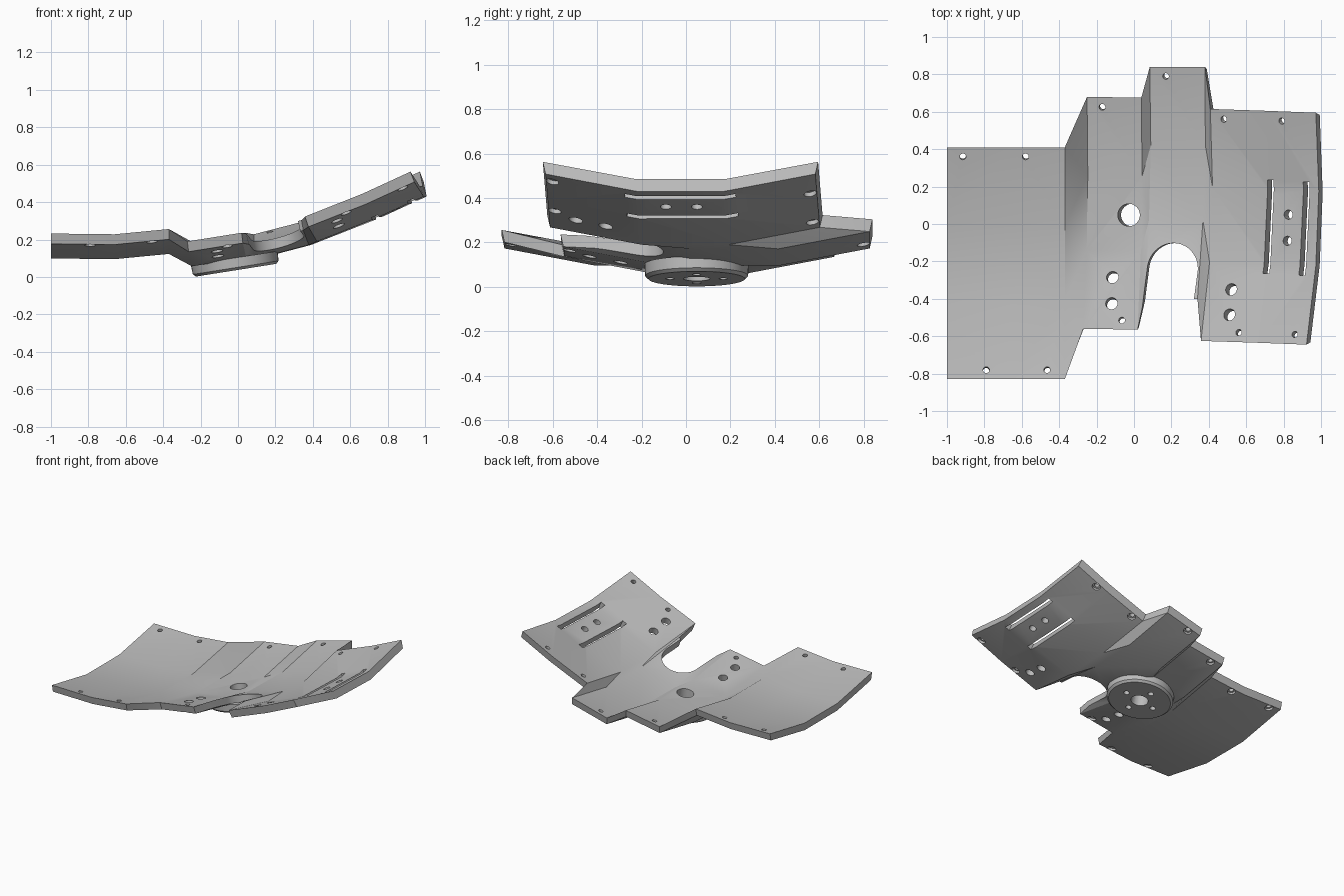
import bpy, bmesh, math
from mathutils import Vector, Matrix
from mathutils.bvhtree import BVHTree

cube = bpy.data.objects.get("Cube")
if cube:
    bpy.data.objects.remove(cube)

grey = bpy.data.materials.new("plain_grey")
grey.use_nodes = True
grey.diffuse_color = (0.5, 0.5, 0.5, 1)
grey.node_tree.nodes["Principled BSDF"].inputs["Base Color"].default_value = (0.5, 0.5, 0.5, 1)

THICK = 0.055


def make_object(name, bm):
    bmesh.ops.recalc_face_normals(bm, faces=bm.faces)
    mesh = bpy.data.meshes.new(name)
    bm.to_mesh(mesh)
    bm.free()
    obj = bpy.data.objects.new(name, mesh)
    bpy.context.collection.objects.link(obj)
    mesh.materials.append(grey)
    return obj


def cut(obj, bm, name):
    cutter = make_object(name, bm)
    cutter.hide_render = True
    mod = obj.modifiers.new(name, "BOOLEAN")
    mod.operation, mod.solver, mod.object = "DIFFERENCE", "EXACT", cutter
    bpy.context.view_layer.objects.active = obj
    bpy.ops.object.modifier_apply(modifier=name)
    bpy.data.objects.remove(cutter)


def smooth(obj):
    bpy.ops.object.select_all(action="DESELECT")
    obj.select_set(True)
    bpy.context.view_layer.objects.active = obj
    bpy.ops.object.shade_smooth_by_angle(angle=math.radians(25))


def rod(bm, radius, depth, matrix, sides=24):
    bmesh.ops.create_cone(bm, cap_ends=True, segments=sides, radius1=radius,
                          radius2=radius, depth=depth, matrix=matrix)


# Folded plate: each column is (x, centre y, height, tilt, skew)
columns = [
    (-1.00, -0.21, 0.154, 0, 0), (-0.66, -0.21, 0.150, 0, 0),
    (-0.37, -0.21, 0.178, 0, 0),
    (-0.25, 0.06, 0.112, 0.14, 0.01), (0.04, 0.055, 0.158, 0.14, 0.01),
    (0.085, 0.22, 0.150, 0.2, 0.015), (0.375, 0.22, 0.226, 0.2, 0.02),
    (0.412, -0.005, 0.245, 0.37, 0.025), (0.72, -0.015, 0.366, 0.4, 0.025),
    (0.98, -0.025, 0.485, 0.42, 0.025)]
rows = [(-0.62, 0.078), (-0.2, 0), (0.2, 0), (0.62, 0.078)]

bm = bmesh.new()
top, bottom = [], []
for x, yc, z, tilt, skew in columns:
    upper, lower = [], []
    for v, rise in rows:
        px = x + skew * v / 0.62 - rise * tilt
        upper.append(bm.verts.new((px, yc + v, z + rise)))
        lower.append(bm.verts.new((px + THICK * tilt * 0.9, yc + v * 0.98, z + rise - THICK)))
    top.append(upper)
    bottom.append(lower)

last_row = len(rows) - 1
for i in range(len(columns) - 1):
    for j in range(last_row):
        for g in (top, bottom):
            bm.faces.new((g[i][j], g[i + 1][j], g[i + 1][j + 1], g[i][j + 1]))
    for j in (0, last_row):
        bm.faces.new((top[i][j], top[i + 1][j], bottom[i + 1][j], bottom[i][j]))
for i in (0, -1):
    for j in range(last_row):
        bm.faces.new((top[i][j], top[i][j + 1], bottom[i][j + 1], bottom[i][j]))
bmesh.ops.recalc_face_normals(bm, faces=bm.faces)
bmesh.ops.triangulate(bm, faces=bm.faces)
surface = BVHTree.FromBMesh(bm)
plate = make_object("folded_plate", bm)


def frame(x, y):
    """Matrix on the plate's upper surface, z along its normal."""
    hit, normal, _, _ = surface.ray_cast(Vector((x, y, 2)), Vector((0, 0, -1)))
    xa = Vector((0, 1, 0)).cross(normal).normalized()
    ya = normal.cross(xa)
    rot = Matrix((xa, ya, normal)).transposed().to_4x4()
    return Matrix.Translation(hit) @ rot


# Arched cutout at the front
bm = bmesh.new()
outline = [(0.213 + 0.143 * math.cos(a), -0.245 + 0.143 * math.sin(a))
           for a in (math.pi * k / 20 for k in range(21))]
outline += [(0.02, -0.75), (0.305, -0.75)]
rings = [[bm.verts.new((x - 0.2 * (z - 0.2), y, z)) for x, y in outline] for z in (-0.2, 0.7)]
n = len(outline)
for ring in rings:
    bm.faces.new(ring)
for k in range(n):
    m = (k + 1) % n
    bm.faces.new((rings[0][k], rings[0][m], rings[1][m], rings[1][k]))
cut(plate, bm, "arch_cutter")

# Screw holes, cable holes and slots
screws = [(-0.915, 0.36), (-0.58, 0.36), (-0.79, -0.78), (-0.465, -0.78),
          (-0.17, 0.625), (0.17, 0.79), (0.48, 0.56), (0.79, 0.55),
          (0.56, -0.58), (0.86, -0.59), (-0.065, -0.515)]
wide = [(-0.115, -0.285), (-0.12, -0.425), (0.52, -0.35), (0.51, -0.485)]
paired = [(0.825, 0.05), (0.82, -0.09)]
bm = bmesh.new()
for spots, radius in ((screws, 0.017), (wide, 0.032), (paired, 0.025)):
    for x, y in spots:
        rod(bm, radius, 0.2, frame(x, y))
for x, y in ((0.722, -0.015), (0.913, -0.025)):
    base = frame(x, y) @ Matrix.Rotation(math.radians(-2.5), 4, "Z")
    bmesh.ops.create_cube(bm, size=1, matrix=base @ Matrix.Diagonal((0.036, 0.5, 0.22, 1)))
cut(plate, bm, "hole_cutter")

# Recesses around the screw holes on the underside
bm = bmesh.new()
for x, y in screws:
    rod(bm, 0.029, 0.06, frame(x, y) @ Matrix.Translation((0, 0, -THICK - 0.01)))
cut(plate, bm, "recess_cutter")

# Round mounting disc, turned from a profile and tilted with the plate
tilt = Matrix.Translation((-0.01, 0.048, 0.036)) @ Matrix.Rotation(math.radians(-9), 4, "Y")
bm = bmesh.new()
profile = [(0.0, 0.0), (0.217, 0.0), (0.232, 0.014), (0.235, 0.066), (0.0, 0.066)]
points = [bm.verts.new((r, 0, h)) for r, h in profile]
edges = [bm.edges.new(pair) for pair in zip(points, points[1:])]
bmesh.ops.spin(bm, geom=points + edges, cent=(0, 0, 0), axis=(0, 0, 1),
               angle=math.tau, steps=48)
bmesh.ops.remove_doubles(bm, verts=bm.verts, dist=0.0005)
bmesh.ops.transform(bm, matrix=tilt, verts=bm.verts)
disc = make_object("mounting_disc", bm)

# Centre bore through disc and plate, four blind holes in the disc
for obj in (plate, disc):
    bm = bmesh.new()
    rod(bm, 0.06, 0.5, tilt, 32)
    cut(obj, bm, "bore_cutter")
bm = bmesh.new()
for k in range(4):
    spot = Matrix.Rotation(k * math.pi / 2, 4, "Z") @ Matrix.Translation((0.12, 0, 0))
    rod(bm, 0.02, 0.08, tilt @ spot)
cut(disc, bm, "pocket_cutter")

for obj in (plate, disc):
    smooth(obj)
